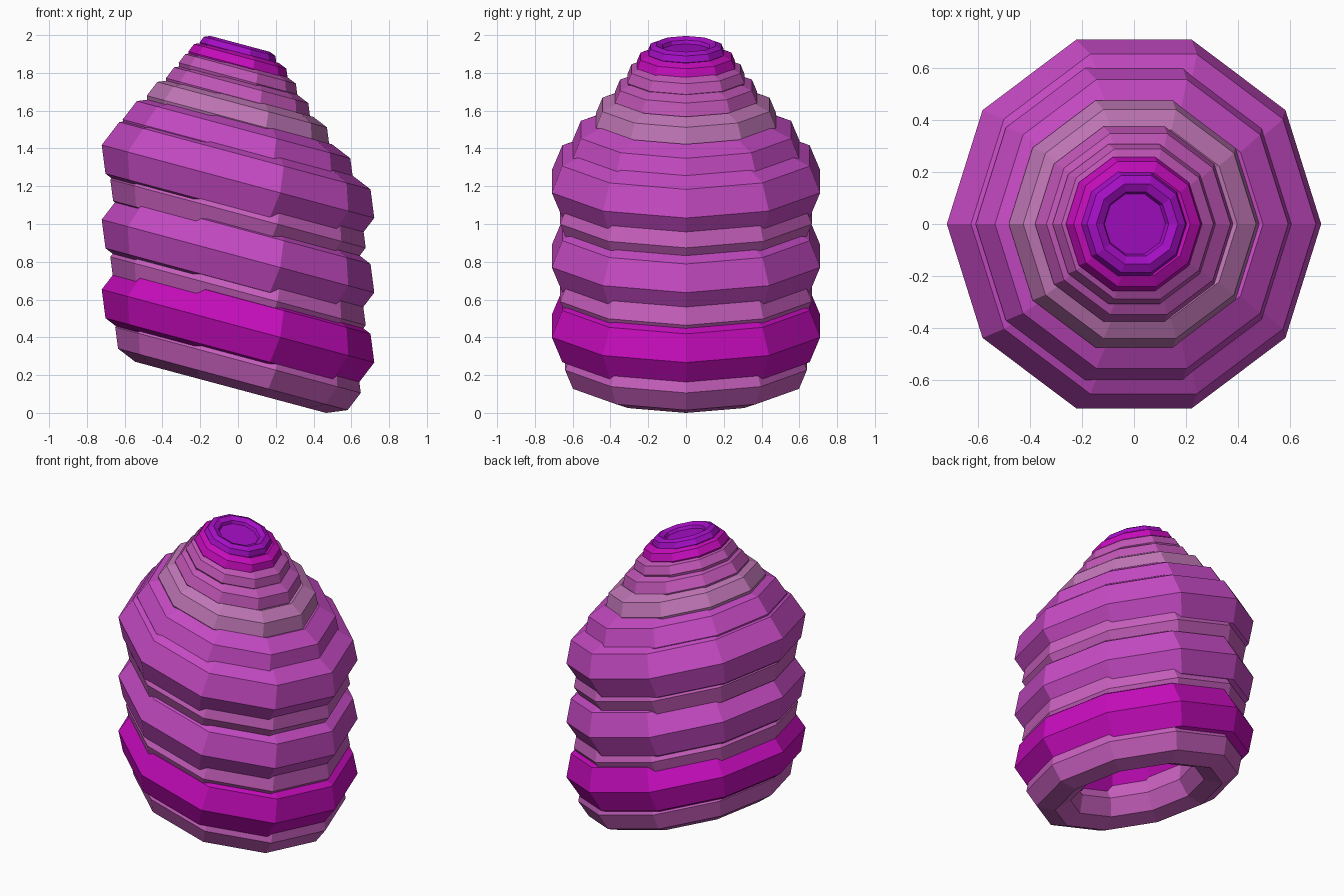
import bpy
import math

cube = bpy.data.objects.get("Cube")
if cube:
    bpy.data.objects.remove(cube, do_unlink=True)

TILT = math.radians(15)


def linear(channel):
    c = channel / 255
    return c / 12.92 if c <= 0.04045 else ((c + 0.055) / 1.055) ** 2.4


def make_material(name, rgb):
    color = tuple(linear(c) for c in rgb) + (1.0,)
    mat = bpy.data.materials.new(name)
    mat.use_nodes = True
    mat.diffuse_color = color
    mat.node_tree.nodes["Principled BSDF"].inputs["Base Color"].default_value = color
    return mat


pink = make_material("pink", (200, 95, 190))
violet = make_material("violet", (198, 74, 196))
magenta = make_material("magenta", (198, 12, 188))
dusty = make_material("dusty_pink", (192, 118, 182))
rose = make_material("rose", (194, 86, 184))
purple = make_material("purple", (166, 14, 198))


def ring(name, height, outer, tube, mat):
    """Tilted faceted ring, given by its outer radius and tube radius."""
    bpy.ops.mesh.primitive_torus_add(
        major_segments=10, minor_segments=8,
        major_radius=outer - tube, minor_radius=tube,
        location=(0, 0, height), rotation=(0, TILT, 0))
    obj = bpy.context.object
    obj.name = name
    obj.data.materials.append(mat)


# Body rings, from the base upward
ring("base_ring", 0.28, 0.673, 0.15, pink)
ring("magenta_band", 0.46, 0.747, 0.20, magenta)
ring("lower_groove_ring", 0.645, 0.70, 0.15, pink)
ring("lower_body_ring", 0.83, 0.747, 0.20, violet)
ring("upper_groove_ring", 1.055, 0.70, 0.15, pink)
ring("upper_body_ring", 1.225, 0.747, 0.20, violet)

# Tapering shoulder and neck
ring("shoulder_ring", 1.39, 0.632, 0.16, violet)
ring("dusty_ring", 1.55, 0.50, 0.12, dusty)
ring("lower_neck_ring", 1.67, 0.395, 0.095, rose)
ring("upper_neck_ring", 1.77, 0.325, 0.075, rose)
ring("collar_ring", 1.843, 0.272, 0.065, magenta)
ring("top_ring", 1.908, 0.21, 0.047, purple)

# Sunken floor closing the top opening
bpy.ops.mesh.primitive_circle_add(
    vertices=10, radius=0.16, fill_type='NGON',
    location=(0.004, 0, 1.922), rotation=(0, TILT, 0))
floor = bpy.context.object
floor.name = "top_floor"
floor.data.materials.append(purple)
